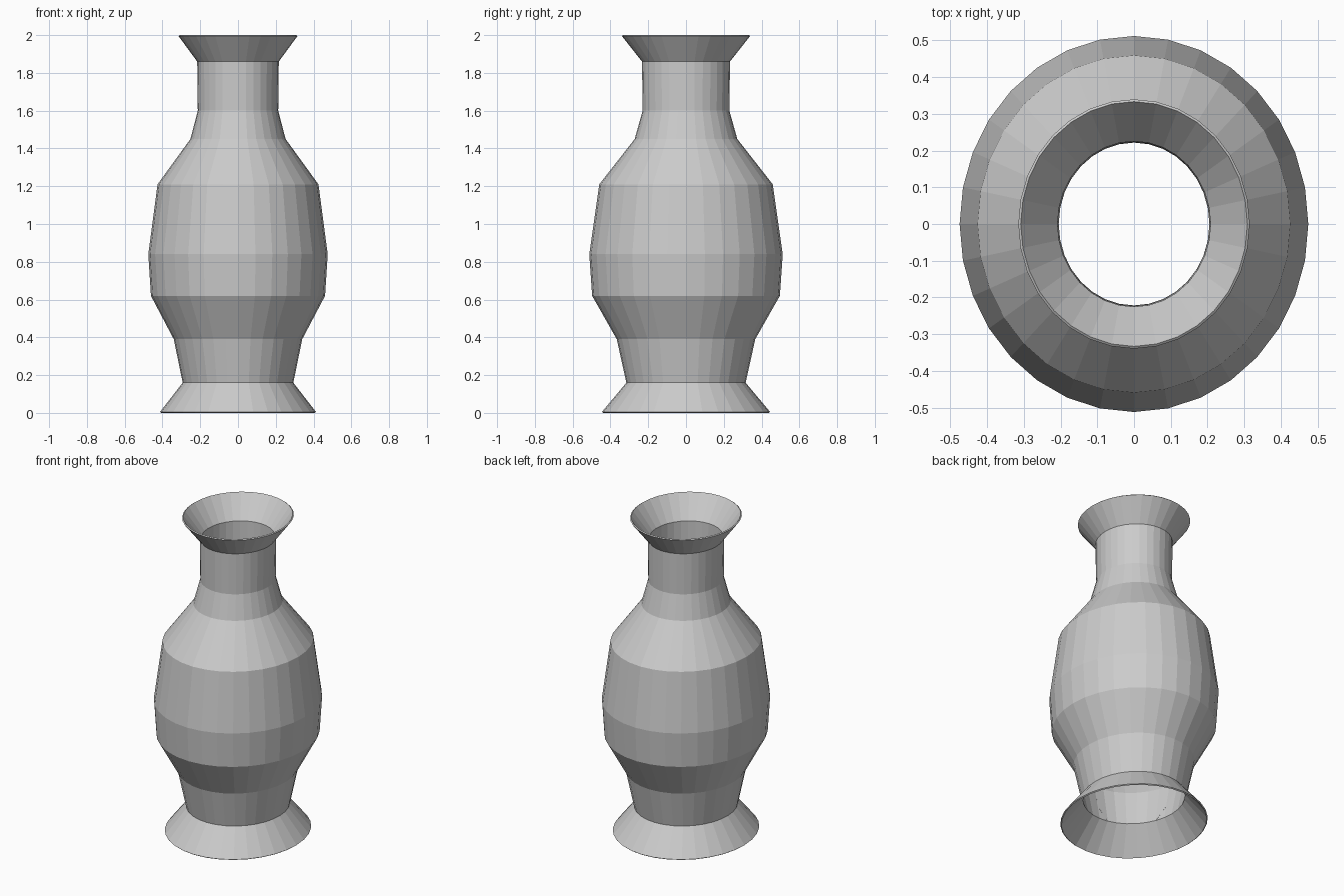
import bpy, bmesh, math
from mathutils import Vector

if "Cube" in bpy.data.objects:
    bpy.data.objects.remove(bpy.data.objects["Cube"])

# outer profile: (half width in x, height), slightly wider in y
PROFILE = [(0.413, 0.005), (0.293, 0.16), (0.34, 0.39), (0.461, 0.62),
           (0.475, 0.84), (0.426, 1.21), (0.252, 1.45), (0.213, 1.60),
           (0.216, 1.86), (0.315, 1.995)]
SIDES, Y_SCALE, WALL = 32, 1.078, 0.008

# centres of the broken pieces
SEEDS = [Vector(s) for s in [
    (0.30, -0.25, 1.08), (-0.45, -0.25, 1.02), (0.25, -0.35, 0.60),
    (-0.35, -0.30, 0.48), (0.40, 0.25, 0.85), (0.25, 0.00, 0.20),
    (-0.20, 0.25, 0.15), (-0.05, 0.50, 0.65), (0.10, 0.40, 1.25),
    (-0.40, 0.20, 0.75), (0.10, -0.20, 1.50), (-0.10, 0.20, 1.50),
    (0.15, -0.10, 1.85), (-0.15, 0.10, 1.85)]]

clay = bpy.data.materials.new("grey clay")
clay.diffuse_color = (0.6, 0.6, 0.6, 1)
clay.use_nodes = True
clay.node_tree.nodes["Principled BSDF"].inputs["Base Color"].default_value = clay.diffuse_color


def vase_sheet():
    """Open faceted surface of the whole vase."""
    bm = bmesh.new()
    rings = []
    for r, z in PROFILE:
        rings.append([bm.verts.new((r * math.cos(2 * math.pi * i / SIDES),
                                    r * Y_SCALE * math.sin(2 * math.pi * i / SIDES), z))
                      for i in range(SIDES)])
    for a, b in zip(rings, rings[1:]):
        for i in range(SIDES):
            j = (i + 1) % SIDES
            bm.faces.new((a[i], a[j], b[j], b[i]))
    return bm


# each shard is the part of the vase nearest its own centre
for n, seed in enumerate(SEEDS):
    bm = vase_sheet()
    for other in SEEDS:
        if other is not seed:
            geom = bm.verts[:] + bm.edges[:] + bm.faces[:]
            bmesh.ops.bisect_plane(bm, geom=geom, dist=1e-5,
                                   plane_co=(seed + other) / 2,
                                   plane_no=(other - seed).normalized(),
                                   clear_outer=True)
    if bm.faces:
        bm.normal_update()
        mesh = bpy.data.meshes.new(f"vase_shard_{n + 1}")
        bm.to_mesh(mesh)
        mesh.materials.append(clay)
        shard = bpy.data.objects.new(mesh.name, mesh)
        bpy.context.collection.objects.link(shard)
        wall = shard.modifiers.new("wall", 'SOLIDIFY')
        wall.thickness = WALL
        wall.offset = -1
    bm.free()
